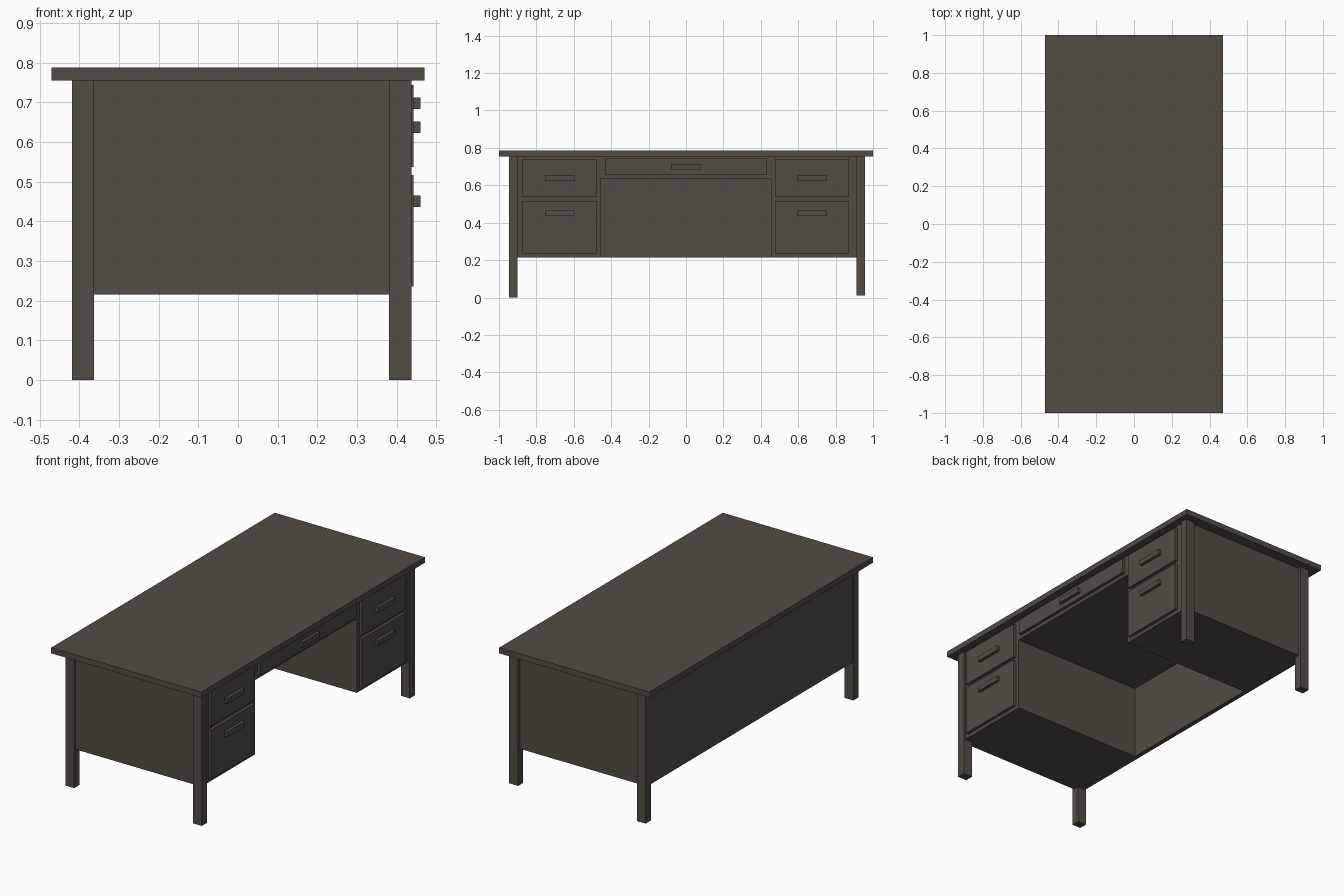
import bpy

cube = bpy.data.objects.get("Cube")
if cube:
    bpy.data.objects.remove(cube, do_unlink=True)

wood = bpy.data.materials.new("dark_grey_brown")
wood.use_nodes = True
colour = (0.084, 0.074, 0.058, 1)
wood.diffuse_color = colour
wood.node_tree.nodes["Principled BSDF"].inputs["Base Color"].default_value = colour


def box(name, xs, ys, zs):
    """Axis-aligned box from its x, y and z ranges."""
    bpy.ops.mesh.primitive_cube_add(size=1, location=[sum(r) / 2 for r in (xs, ys, zs)])
    ob = bpy.context.object
    ob.name = name
    ob.scale = [r[1] - r[0] for r in (xs, ys, zs)]
    bpy.ops.object.transform_apply(location=False, rotation=False, scale=True)
    ob.data.materials.append(wood)
    return ob


TOP = 0.755       # underside of the desktop
BOTTOM = 0.215    # underside of the body
FACE = 0.426      # drawer-side face of the body
BACK = -0.388     # inner face of the back panel

# Desktop
box("desktop", (-0.47, 0.47), (-1, 1), (TOP, 0.787))

# Legs, the far pair standing slightly short
for end, ys, foot in (("front", (-0.947, -0.9), 0), ("back", (0.912, 0.958), 0.012)):
    box(end + "_left_leg", (0.381, 0.437), ys, (foot, TOP))
    box(end + "_right_leg", (-0.418, -0.363), ys, (foot, TOP))

# End panels between the legs and the long back panel
box("front_end_panel", (-0.364, 0.382), (-0.935, -0.899), (BOTTOM, TOP))
box("back_end_panel", (-0.364, 0.382), (0.911, 0.94), (BOTTOM, TOP))
box("back_panel", (-0.414, BACK), (-0.9, 0.912), (BOTTOM, TOP))

# Pedestals and the block above the kneehole
box("front_pedestal", (BACK, FACE), (-0.9, -0.455), (BOTTOM, TOP))
box("back_pedestal", (BACK, FACE), (0.455, 0.912), (BOTTOM, TOP))
box("kneehole_apron", (BACK, FACE), (-0.455, 0.455), (0.635, TOP))


def drawer(name, y, half_width, zs, handle_z):
    """Raised drawer front with a block pull."""
    box(name + "_drawer", (FACE, 0.443), (y - half_width, y + half_width), zs)
    box(name + "_handle", (0.443, 0.46), (y - 0.079, y + 0.079),
        (handle_z - 0.0145, handle_z + 0.0145))


# Drawers
for end, y in (("front", -0.676), ("back", 0.674)):
    drawer(end + "_upper", y, 0.197, (0.537, 0.74), 0.637)
    drawer(end + "_lower", y, 0.197, (0.236, 0.516), 0.45)
drawer("middle", -0.001, 0.433, (0.656, 0.743), 0.698)
